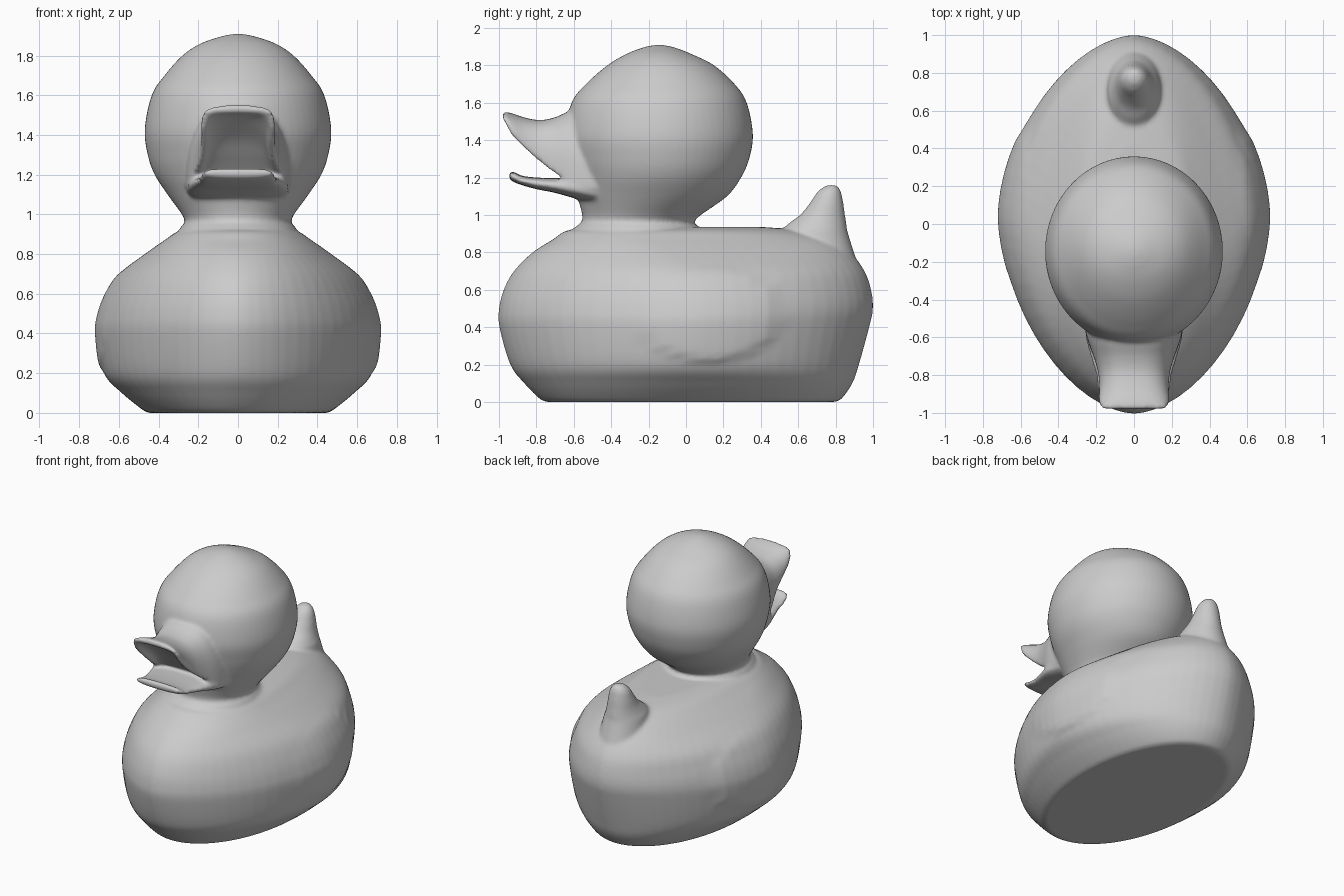
import bpy, bmesh, math

if "Cube" in bpy.data.objects:
    bpy.data.objects.remove(bpy.data.objects["Cube"])

N = 64  # points around each cross-section


def resample(rows, steps=6):
    """Catmull-Rom interpolation through a list of equal-length rows."""
    out = []
    for i in range(len(rows) - 1):
        a, b = rows[max(i - 1, 0)], rows[i]
        c, d = rows[i + 1], rows[min(i + 2, len(rows) - 1)]
        for s in range(steps):
            t = s / steps
            out.append([0.5 * (2 * q + (r - p) * t + (2 * p - 5 * q + 4 * r - w) * t * t
                               + (3 * q - p - 3 * r + w) * t ** 3)
                        for p, q, r, w in zip(a, b, c, d)])
    return out + [list(rows[-1])]


def spow(v, e):
    return math.copysign(abs(v) ** e, v)


def loft(bm, rings):
    """Closed shell through rings, added to the shared mesh."""
    loops = [[bm.verts.new(co) for co in ring] for ring in rings]
    n = len(loops[0])
    faces = [bm.faces.new((a[i], a[(i + 1) % n], b[(i + 1) % n], b[i]))
             for a, b in zip(loops, loops[1:]) for i in range(n)]
    faces += [bm.faces.new(loops[0]), bm.faces.new(loops[-1])]
    bmesh.ops.recalc_face_normals(bm, faces=faces)


def wing(y, z):
    """Faint raised wing, strongest along its lower rear edge."""
    d = ((y - 0.12) / 0.42) ** 2 + ((z - 0.47) / 0.27) ** 2
    k = min(max((1 - d) / 0.25, 0), 1)
    fade = min(max(0.6 + (y - 0.12) - 1.3 * (z - 0.47), 0), 1)
    return 0.018 * k * k * (3 - 2 * k) * fade


def level_ring(row, winged=False):
    """Horizontal section: z, front y, back y, widest y, half width, exponent."""
    z, yf, yb, yc, hw, p = row
    ring = []
    for i in range(N):
        a = math.tau * i / N
        c, s = spow(math.cos(a), 2 / p), spow(math.sin(a), 2 / p)
        y = yc + s * ((yb - yc) if s > 0 else (yc - yf))
        x = hw * c
        if winged:
            x += c * wing(y, z)
        ring.append((x, y, z))
    return ring


bm = bmesh.new()

# body
body = [(0, -.74, .79, .03, .45, 2), (.015, -.78, .83, .03, .48, 2),
        (.1, -.865, .89, .03, .585, 1.9), (.2, -.94, .925, .03, .675, 1.8),
        (.4, -.998, .98, .03, .71, 1.75), (.5, -1.0, 1.0, .03, .70, 1.75),
        (.6, -.975, .99, .02, .665, 1.75), (.7, -.92, .955, 0, .60, 1.8),
        (.8, -.82, .88, -.1, .47, 1.9), (.87, -.71, .78, -.2, .37, 2),
        (.915, -.64, .62, -.22, .30, 2), (.935, -.5, .42, -.22, .2, 2)]
loft(bm, [level_ring(r, True) for r in resample(body)])

# neck and head
head = [(.84, -.56, .03, .27), (.92, -.60, .07, .295), (.96, -.56, .045, .268),
        (1.0, -.555, .08, .283), (1.1, -.58, .22, .355), (1.2, -.60, .295, .42),
        (1.3, -.625, .338, .455), (1.43, -.645, .358, .47), (1.6, -.612, .325, .435),
        (1.7, -.535, .26, .37), (1.8, -.42, .15, .28), (1.86, -.32, .03, .19),
        (1.895, -.23, -.06, .09), (1.908, -.17, -.12, .03)]
loft(bm, [level_ring((z, f, b, (f + b) / 2, w, 2)) for z, f, b, w in resample(head)])

# tail
tail = [(.7, .55, .93, .17), (.9, .52, .867, .14), (.95, .545, .858, .12),
        (1.0, .61, .85, .10), (1.06, .66, .842, .085), (1.12, .70, .83, .066),
        (1.15, .735, .815, .04), (1.16, .76, .80, .02)]
loft(bm, [level_ring((z, f, b, (f + b) / 2, w, 2)) for z, f, b, w in resample(tail)])


# upper beak: arched, hollow underneath
def arch_ring(row):
    y, hw, top, edge, under = row
    n = N // 2
    outer = [(hw * spow(math.cos(math.pi * i / n), .75), y,
              edge + (top - edge) * math.sin(math.pi * i / n) ** .75) for i in range(n + 1)]
    inner = [(.84 * hw * spow(math.cos(math.pi * i / n), .8), y,
              edge + (under - edge) * math.sin(math.pi * i / n) ** .8)
             for i in range(n, -1, -1)]
    return outer + inner


upper = [(-.48, .27, 1.54, 1.14, 1.145), (-.60, .25, 1.56, 1.16, 1.18),
         (-.70, .215, 1.522, 1.225, 1.28), (-.78, .192, 1.507, 1.285, 1.37),
         (-.86, .185, 1.52, 1.355, 1.44), (-.93, .19, 1.543, 1.425, 1.495),
         (-.965, .18, 1.55, 1.49, 1.508), (-.982, .165, 1.545, 1.515, 1.52)]
loft(bm, [arch_ring(r) for r in resample(upper)])


# lower beak: flat lip turned up at the tip
def lip_ring(row):
    y, hw, top, bottom = row
    mid, half = (top + bottom) / 2, (top - bottom) / 2
    return [(hw * spow(math.cos(math.tau * i / N), .75), y,
             mid + half * spow(math.sin(math.tau * i / N), .75)) for i in range(N)]


lower = [(-.48, .26, 1.20, 1.06), (-.60, .255, 1.20, 1.09), (-.70, .23, 1.197, 1.118),
         (-.80, .20, 1.20, 1.138), (-.88, .192, 1.21, 1.16), (-.925, .18, 1.233, 1.178),
         (-.945, .155, 1.23, 1.19)]
loft(bm, [lip_ring(r) for r in resample(lower)])

# fuse all parts into one soft moulded skin
mesh = bpy.data.meshes.new("duck_toy")
bm.to_mesh(mesh)
bm.free()
duck = bpy.data.objects.new("duck_toy", mesh)
bpy.context.collection.objects.link(duck)

fuse = duck.modifiers.new("fuse", 'REMESH')
fuse.mode = 'VOXEL'
fuse.voxel_size = 0.012
fuse.use_smooth_shade = True
soften = duck.modifiers.new("soften", 'SMOOTH')
soften.factor = 0.5
soften.iterations = 8
